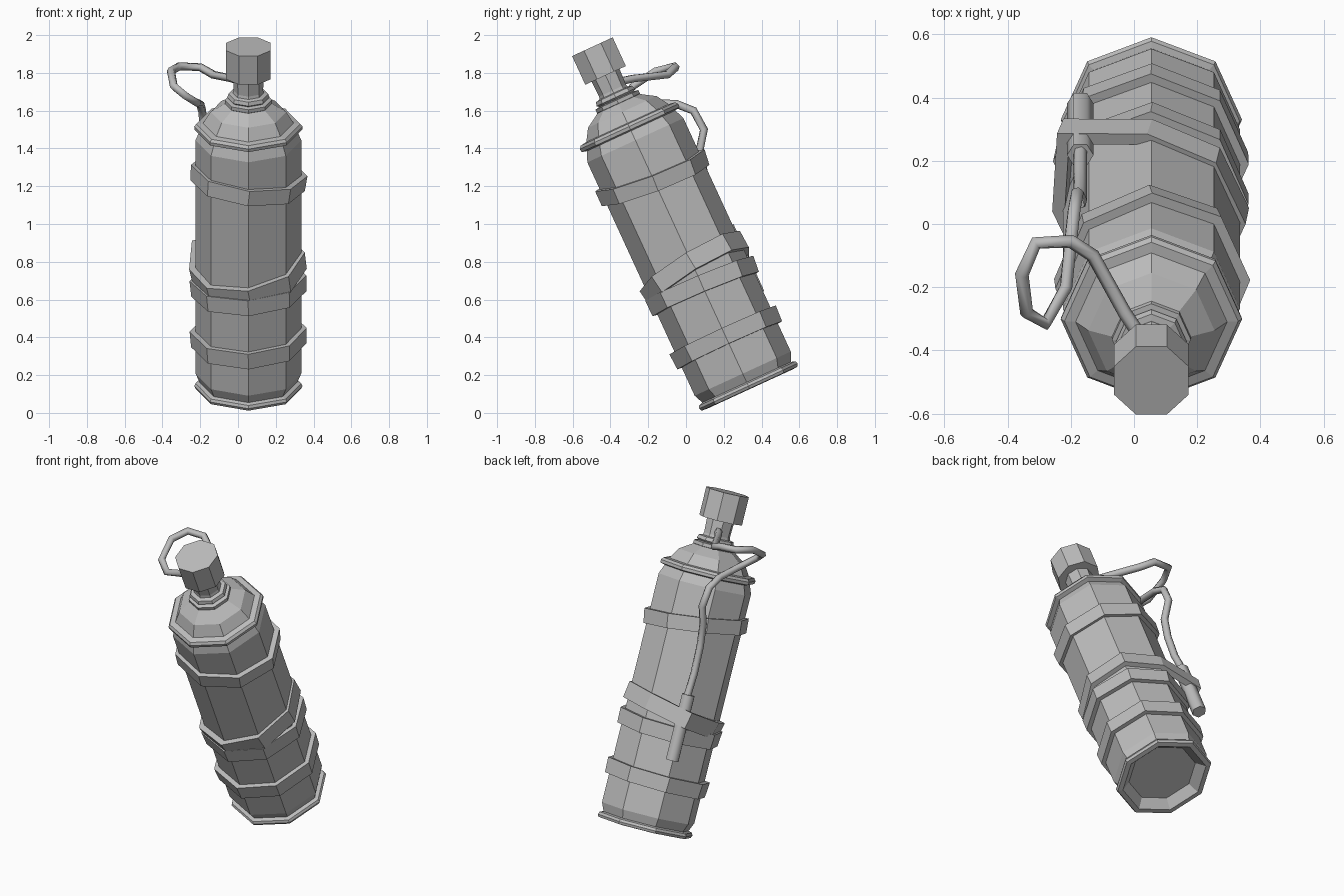
import bpy, bmesh, math
from mathutils import Matrix, Vector

if "Cube" in bpy.data.objects:
    bpy.data.objects.remove(bpy.data.objects["Cube"])

metal = bpy.data.materials.new("grey_metal")
metal.use_nodes = True
GREY = (0.5, 0.5, 0.5, 1)
metal.diffuse_color = GREY
metal.node_tree.nodes["Principled BSDF"].inputs["Base Color"].default_value = GREY

# The whole bottle leans forward around its base centre
LEAN = Matrix.Translation((0.055, 0.338, 0.126)) @ Matrix.Rotation(math.radians(24.7), 4, 'X')


def finish(name, bm, matrix):
    bmesh.ops.recalc_face_normals(bm, faces=bm.faces)
    bm.transform(matrix)
    mesh = bpy.data.meshes.new(name)
    bm.to_mesh(mesh)
    bm.free()
    mesh.materials.append(metal)
    obj = bpy.data.objects.new(name, mesh)
    bpy.context.collection.objects.link(obj)
    return obj


def lathe(name, profile, sides=8, turn=0.0, ring=False, matrix=Matrix(), bulge=1.0):
    """Spin a (radius, height) profile; ring closes the profile on itself."""
    bm = bmesh.new()
    loops = []
    for r, z in profile:
        loop = []
        for i in range(sides):
            ang = math.tau * (i + turn) / sides
            # only the back right corner swells, where it wraps the hose plug
            k = bulge if i == 3 else 1.0
            loop.append(bm.verts.new((r * k * math.cos(ang), r * k * math.sin(ang), z)))
        loops.append(loop)
    pairs = list(zip(loops, loops[1:]))
    if ring:
        pairs.append((loops[-1], loops[0]))
    else:
        bm.faces.new(loops[0])
        bm.faces.new(loops[-1])
    for a, b in pairs:
        for i in range(sides):
            j = (i + 1) % sides
            bm.faces.new((a[i], a[j], b[j], b[i]))
    return finish(name, bm, LEAN @ matrix)


# Tank with dished base, foot rim, shoulder rim and dome
lathe("tank", [(0.2, 0.05), (0.25, 0), (0.28, 0.003), (0.287, 0.018), (0.28, 0.033),
               (0.258, 0.04), (0.28, 0.09), (0.28, 1.45), (0.258, 1.505),
               (0.285, 1.512), (0.287, 1.53), (0.275, 1.545), (0.24, 1.55),
               (0.2, 1.615), (0.12, 1.665)])

# Collar and neck
lathe("collar", [(0.11, 1.65), (0.125, 1.665), (0.125, 1.685), (0.1, 1.69),
                 (0.112, 1.7), (0.105, 1.72), (0.085, 1.725)])
lathe("neck", [(0.088, 1.7), (0.078, 1.74), (0.082, 1.84)])

# Valve cap
lathe("valve_cap", [(0.128, 1.828), (0.128, 1.995)], turn=0.5)

# Straps: height along tank, half width, tilt x, tilt y, corner swell
STRAPS = {
    "upper_strap": (1.23, 0.043, -3.7, 6, 1.0),
    "slanted_strap": (0.7, 0.05, 6.5, -9, 1.32),
    "middle_strap": (0.6, 0.045, -2, -3, 1.0),
    "lower_strap": (0.3, 0.045, 0, -2, 1.0),
}
for name, (height, half, tx, ty, swell) in STRAPS.items():
    m = (Matrix.Translation((0, 0, height))
         @ Matrix.Rotation(math.radians(ty), 4, 'Y')
         @ Matrix.Rotation(math.radians(tx), 4, 'X'))
    lathe(name, [(0.27, -half), (0.305, -half), (0.31, half), (0.27, half)],
          ring=True, matrix=m, bulge=swell)


def tube(name, points, radius):
    """Faceted tube along a path."""
    curve = bpy.data.curves.new(name, 'CURVE')
    curve.dimensions = '3D'
    curve.bevel_depth = radius
    curve.bevel_resolution = 1
    curve.use_fill_caps = True
    spline = curve.splines.new('POLY')
    spline.points.add(len(points) - 1)
    for p, co in zip(spline.points, points):
        p.co = (*co, 1)
    curve.materials.append(metal)
    obj = bpy.data.objects.new(name, curve)
    bpy.context.collection.objects.link(obj)
    return obj


# Hose: loops out from the neck, over the shoulder and down the back
tube("hose", [(0.03, -0.37, 1.75), (-0.03, -0.28, 1.77), (-0.13, -0.1, 1.79),
              (-0.2, -0.055, 1.83), (-0.31, -0.06, 1.835), (-0.355, -0.16, 1.81),
              (-0.34, -0.28, 1.73), (-0.28, -0.315, 1.68), (-0.215, -0.2, 1.64),
              (-0.2, -0.05, 1.635), (-0.19, 0.04, 1.6), (-0.18, 0.095, 1.5),
              (-0.17, 0.07, 1.38), (-0.17, 0.1, 1.25), (-0.17, 0.16, 1.1),
              (-0.17, 0.23, 0.98)], 0.022)

# Plug at the hose end, held by the slanted strap
tube("hose_plug", [LEAN @ Vector((-0.225, 0.25, h)) for h in (0.83, 0.44)], 0.042)
